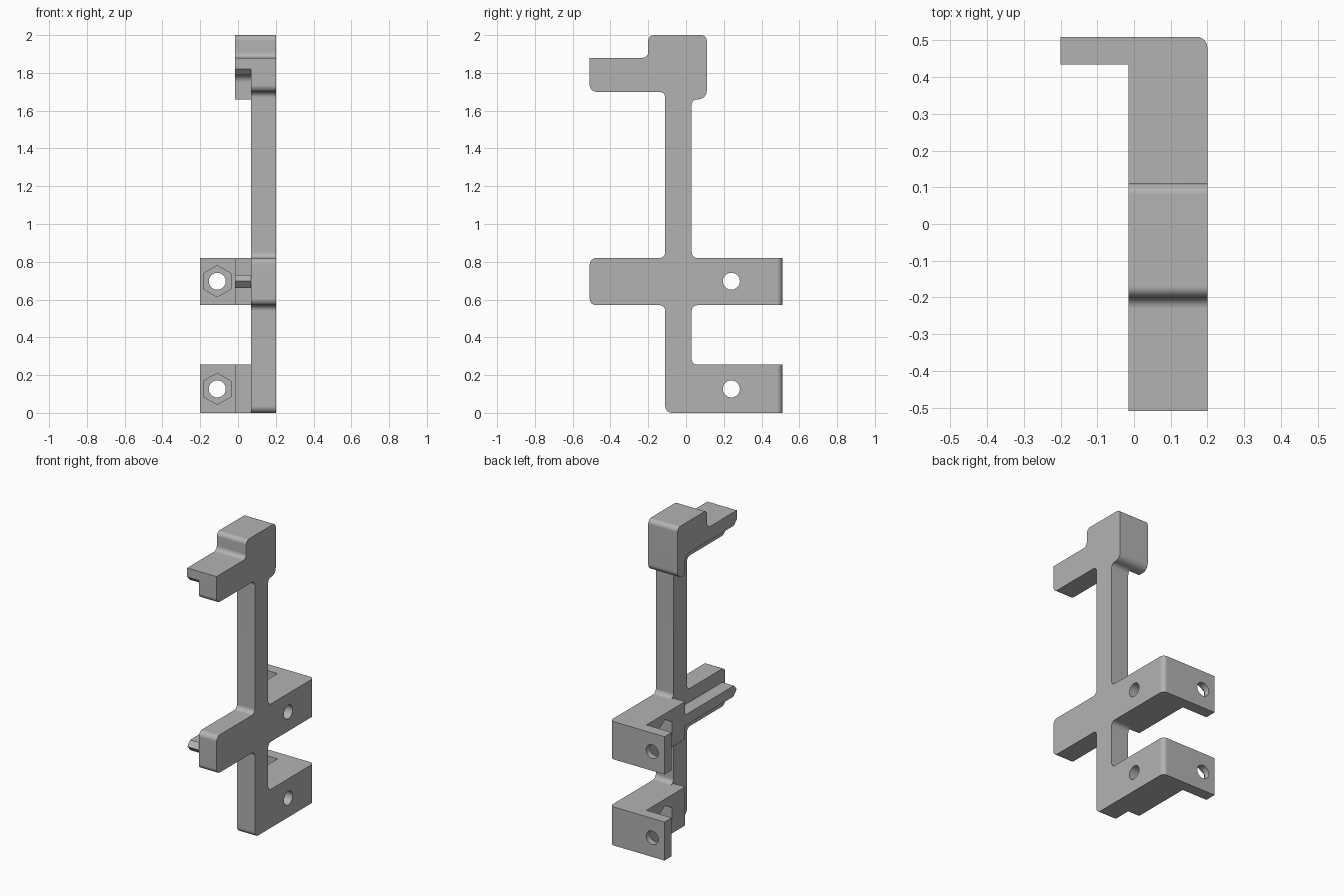
import bpy, bmesh, math
from mathutils import Vector, Matrix

if "Cube" in bpy.data.objects:
    bpy.data.objects.remove(bpy.data.objects["Cube"], do_unlink=True)

grey = bpy.data.materials.new("plain_grey")
grey.use_nodes = True
COLOUR = (0.45, 0.45, 0.45, 1)
grey.diffuse_color = COLOUR
grey.node_tree.nodes["Principled BSDF"].inputs["Base Color"].default_value = COLOUR


def rounded(points, steps=6):
    """Turn (a, b[, radius]) corners into an outline with filleted corners."""
    out = []
    for i, p in enumerate(points):
        c = Vector(p[:2])
        if len(p) == 2:
            out.append(c)
            continue
        u = (Vector(points[i - 1][:2]) - c).normalized()
        v = (Vector(points[(i + 1) % len(points)][:2]) - c).normalized()
        for k in range(steps + 1):
            t = k / steps * math.pi / 2
            out.append(c + p[2] * (u * (1 - math.sin(t)) + v * (1 - math.cos(t))))
    return out


def finish(name, bm):
    bmesh.ops.recalc_face_normals(bm, faces=bm.faces)
    mesh = bpy.data.meshes.new(name)
    bm.to_mesh(mesh)
    bm.free()
    mesh.materials.append(grey)
    obj = bpy.data.objects.new(name, mesh)
    bpy.context.collection.objects.link(obj)
    return obj


def extrude(name, points, low, high, axis):
    """Extrude a yz outline along x, or an xy outline along z."""
    bm = bmesh.new()
    place = (lambda p: (low, p.x, p.y)) if axis == "x" else (lambda p: (p.x, p.y, low))
    face = bm.faces.new([bm.verts.new(place(p)) for p in rounded(points)])
    made = bmesh.ops.extrude_face_region(bm, geom=[face])["geom"]
    d = high - low
    bmesh.ops.translate(bm, verts=[g for g in made if isinstance(g, bmesh.types.BMVert)],
                        vec=(d, 0, 0) if axis == "x" else (0, 0, d))
    return finish(name, bm)


def prism(name, centre, radius, length, sides, axis):
    """Cutter with a corner pointing up, lying along x or y."""
    bm = bmesh.new()
    turn = Matrix.Rotation(math.pi / 2, 4, "Y" if axis == "x" else "X")
    if axis == "x":
        turn = turn @ Matrix.Rotation(math.pi / 2, 4, "Z")
    spin = Matrix.Rotation(math.pi / 2, 4, "Z")
    bmesh.ops.create_cone(bm, cap_ends=True, segments=sides, radius1=radius,
                          radius2=radius, depth=length)
    # Make sure one corner points along z
    bm.transform(Matrix.Translation(centre) @ turn)
    top = max(v.co.z for v in bm.verts) - centre[2]
    if sides == 6 and top < radius * 0.99:
        bm.transform(Matrix.Translation(centre) @ turn @ spin @ turn.inverted()
                     @ Matrix.Translation(-Vector(centre)))
    return finish(name, bm)


IN, MID, OUT = -0.015, 0.07, 0.2   # inner face, web face, outer face
R = 0.03

# Main plate outline: stem, middle arm, top arm and head
plate = extrude("bracket_frame", [
    (-0.11, 0, 0.035), (0.15, 0), (0.15, 0.255), (0.03, 0.255, R),
    (0.03, 0.57, R), (0.15, 0.57), (0.15, 0.82), (0.03, 0.82, R),
    (0.03, 1.66, R), (0.11, 1.66, 0.045), (0.11, 2, R), (-0.2, 2, R),
    (-0.2, 1.88, R), (-0.51, 1.88), (-0.51, 1.7, 0.035), (-0.11, 1.7, R),
    (-0.11, 0.82, R), (-0.51, 0.82, 0.035), (-0.51, 0.57, 0.035),
    (-0.11, 0.57, R)], MID, OUT, "x")

# Inner half of the head with the top rail
head = extrude("head_rail", [
    (0.03, 1.66), (0.11, 1.66, 0.045), (0.11, 2, R), (-0.2, 2, R), (-0.2, 1.88, R),
    (-0.51, 1.88), (-0.51, 1.82), (-0.48, 1.79), (0.03, 1.79, 0.04)], IN, MID, "x")

# Pointed rail on the middle arm
rail = extrude("middle_rail", [
    (0.05, 0.66), (0.05, 0.73), (-0.48, 0.73), (-0.51, 0.697), (-0.475, 0.66)], IN, MID, "x")

# Two L-shaped rear feet
feet = [extrude("rear_foot", [
    (-0.2, 0.435), (IN, 0.435), (IN, 0.03), (MID, 0.03), (MID, 0.15),
    (OUT, 0.15), (OUT, 0.51, R), (-0.2, 0.51)], low, high, "z")
    for low, high in ((0, 0.255), (0.57, 0.82))]

# Bolt holes and hexagonal nut pockets
cutters = []


def bolt(centre, axis, face, depth):
    cutters.append(prism("bolt_hole", centre, 0.045, 0.6 if axis == "x" else 0.4, 32, axis))
    pocket = list(centre)
    pocket[0 if axis == "x" else 1] = face
    cutters.append(prism("nut_pocket", pocket, 0.083, depth * 2, 6, axis))


bolt((0.1, -0.08, 1.895), "x", IN, 0.12)
for z in (0.127, 0.697):
    bolt((0.1, 0.24, z), "x", IN, 0.12)
    bolt((-0.11, 0.47, z), "y", 0.435, 0.035)

# Combine everything into one solid
helpers = [head, rail] + feet + cutters
for h in helpers:
    h.hide_render = True
    mod = plate.modifiers.new(h.name, "BOOLEAN")
    mod.operation = "DIFFERENCE" if h in cutters else "UNION"
    mod.solver = "EXACT"
    mod.object = h
bpy.context.view_layer.update()
solid = bpy.data.meshes.new_from_object(plate.evaluated_get(bpy.context.evaluated_depsgraph_get()))
plate.modifiers.clear()
plate.data = solid
for h in helpers:
    bpy.data.objects.remove(h, do_unlink=True)

# Clean up flat seams
bm = bmesh.new()
bm.from_mesh(solid)
bmesh.ops.remove_doubles(bm, verts=bm.verts, dist=0.0002)
bmesh.ops.dissolve_limit(bm, angle_limit=math.radians(1), verts=bm.verts, edges=bm.edges)
bm.to_mesh(solid)
bm.free()

# Smooth fillets, crisp edges
bpy.ops.object.select_all(action="DESELECT")
plate.select_set(True)
bpy.context.view_layer.objects.active = plate
bpy.ops.object.shade_smooth_by_angle(angle=math.radians(25))
weighted = plate.modifiers.new("flat_faces", "WEIGHTED_NORMAL")
weighted.keep_sharp = True
